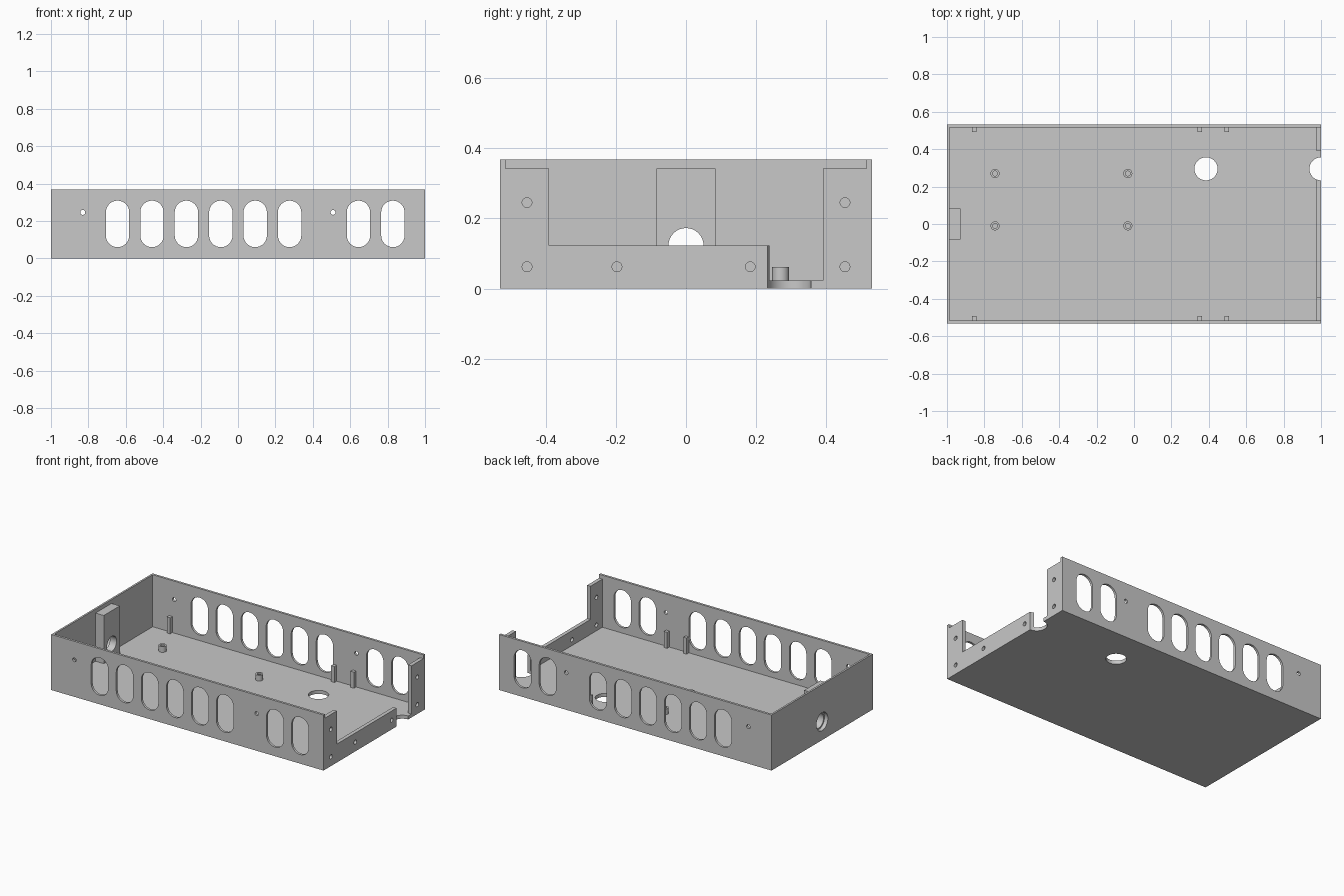
import bpy
import bmesh
from math import pi, sin, cos

if "Cube" in bpy.data.objects:
    bpy.data.objects.remove(bpy.data.objects["Cube"], do_unlink=True)

grey = bpy.data.materials.new("plain grey")
grey.use_nodes = True
COLOUR = (0.58, 0.58, 0.58, 1)
grey.diffuse_color = COLOUR
grey.node_tree.nodes["Principled BSDF"].inputs["Base Color"].default_value = COLOUR

W, H = 0.531, 0.3685     # half depth, height
IN_Y = 0.5155            # inner face of the long walls
IN_L, IN_R = -0.9875, 0.975
FLOOR, LIP, LOW = 0.0235, 0.343, 0.1225
SINK = 0.006             # overlap of joined parts


def box(name, x, y, z):
    """Box spanning the given ranges."""
    spans = (x, y, z)
    bpy.ops.mesh.primitive_cube_add(size=1, location=[(a + b) / 2 for a, b in spans])
    ob = bpy.context.object
    ob.name = name
    ob.scale = [b - a for a, b in spans]
    bpy.ops.object.transform_apply(location=True, rotation=True, scale=True)
    ob.data.materials.append(grey)
    return ob


def rod(name, centre, r, length, axis="Z", sides=32):
    """Cylinder along an axis."""
    turn = {"X": (0, pi / 2, 0), "Y": (pi / 2, 0, 0), "Z": (0, 0, 0)}[axis]
    bpy.ops.mesh.primitive_cylinder_add(vertices=sides, radius=r, depth=length,
                                        location=centre, rotation=turn)
    ob = bpy.context.object
    ob.name = name
    bpy.ops.object.transform_apply(location=True, rotation=True, scale=True)
    ob.data.materials.append(grey)
    return ob


def stadium(name, x, r, low, high, steps=16):
    """Upright rounded slot solid running along y."""
    bm = bmesh.new()
    ring = []
    for z, start in ((high, 0), (low, pi)):
        for k in range(steps + 1):
            a = start + pi * k / steps
            ring.append(bm.verts.new((x + r * cos(a), -1, z + r * sin(a))))
    cap = bm.faces.new(ring)
    side = bmesh.ops.extrude_face_region(bm, geom=[cap])["geom"]
    moved = [v for v in side if isinstance(v, bmesh.types.BMVert)]
    bmesh.ops.translate(bm, verts=moved, vec=(0, 2, 0))
    bmesh.ops.recalc_face_normals(bm, faces=bm.faces)
    mesh = bpy.data.meshes.new(name)
    bm.to_mesh(mesh)
    bm.free()
    mesh.materials.append(grey)
    ob = bpy.data.objects.new(name, mesh)
    bpy.context.collection.objects.link(ob)
    return ob


def combine(target, other, operation="DIFFERENCE"):
    """Apply a boolean and drop the helper."""
    other.hide_render = True
    mod = target.modifiers.new("cut", "BOOLEAN")
    mod.operation, mod.solver, mod.object = operation, "EXACT", other
    bpy.context.view_layer.objects.active = target
    bpy.ops.object.modifier_apply(modifier=mod.name)
    bpy.data.objects.remove(other, do_unlink=True)


def smooth(ob):
    bpy.ops.object.select_all(action="DESELECT")
    ob.select_set(True)
    bpy.context.view_layer.objects.active = ob
    bpy.ops.object.shade_smooth_by_angle(angle=pi / 6)


# Open tray: floor and walls
tray = box("tray", (-1, 1), (-W, W), (0, H))
combine(tray, box("cavity", (IN_L, IN_R), (-IN_Y, IN_Y), (FLOOR, 1)))

# Open right end: lowered flanges, wide opening, cable notch
combine(tray, box("lip_cut", (0.9, 1.1), (-IN_Y, IN_Y), (LIP, 1)))
combine(tray, box("opening_cut", (0.9, 1.1), (-0.391, 0.391), (LOW, 1)))
combine(tray, box("notch_cut", (0.9, 1.1), (0.24, 0.391), (FLOOR, 1)))

# Vent slots through both long walls
for i in (0, 1, 2, 3, 4, 5, 7, 8):
    combine(tray, stadium("slot_cut", -0.644 + 0.184 * i, 0.0625, 0.1225, 0.2465))

# Screw holes in the long walls
for x in (-0.83, 0.508):
    combine(tray, rod("side_screw_cut", (x, 0, 0.246), 0.013, 2, "Y", 20))

# Screw holes in the right end
for y, z in ((-0.4535, 0.245), (0.4535, 0.245), (-0.4535, 0.062),
             (0.4535, 0.062), (-0.197, 0.062), (0.183, 0.062)):
    combine(tray, rod("end_screw_cut", (1, y, z), 0.014, 0.2, "X", 20))

# Cable holes in the floor
for x in (0.385, 1.0):
    combine(tray, rod("cable_cut", (x, 0.295, 0.1), 0.062, 0.4))

# Thick socket block on the left wall with a stepped round hole through both
block = box("socket_block", (IN_L - SINK, -0.927), (-0.084, 0.084), (FLOOR - SINK, LIP))
combine(tray, block, "UNION")
combine(tray, rod("socket_cut", (-0.95, 0, LOW), 0.05, 0.3, "X"))
combine(tray, rod("socket_recess", (-1, 0, LOW), 0.06, 0.05, "X"))

# Support ribs against the long walls
for x in (-0.855, 0.352, 0.495):
    for side in (-1, 1):
        y = sorted((side * 0.492, side * (IN_Y + SINK)))
        combine(tray, box("rib", (x - 0.012, x + 0.012), y, (FLOOR - SINK, 0.13)), "UNION")
smooth(tray)

# Hollow board standoffs
for x in (-0.743, -0.033):
    for y in (-0.01, 0.27):
        post = rod("standoff", (x, y, 0.042), 0.024, 0.038)
        combine(post, rod("post_cut", (x, y, 0.075), 0.013, 0.1, "Z", 20))
        smooth(post)
